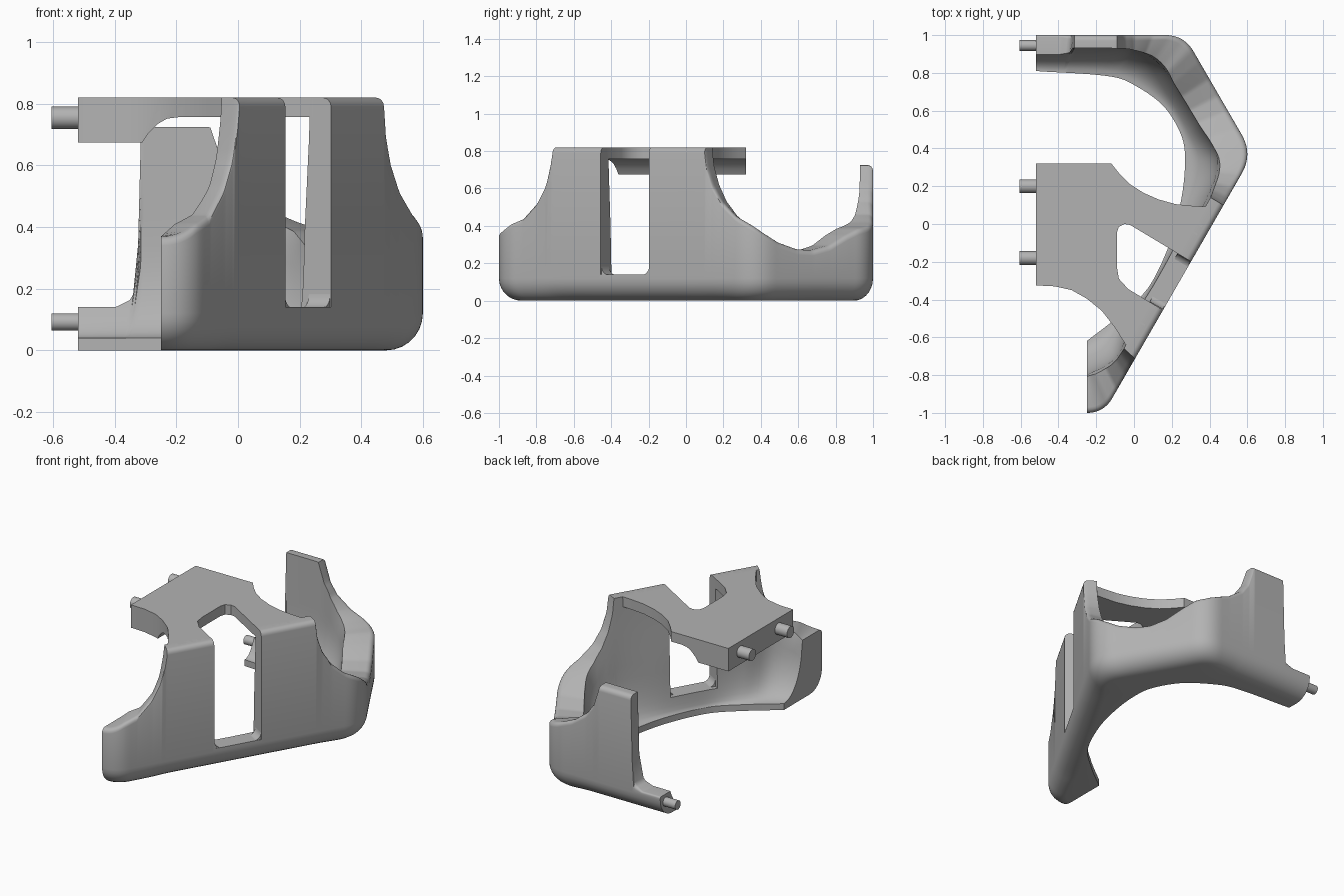
import bpy, bmesh, math
from mathutils import Vector as V

cube = bpy.data.objects.get("Cube")
if cube:
    bpy.data.objects.remove(cube)

grey = bpy.data.materials.new("plain grey")
grey.use_nodes = True
colour = (0.45, 0.45, 0.45, 1)
grey.diffuse_color = colour
grey.node_tree.nodes["Principled BSDF"].inputs["Base Color"].default_value = colour


def finish(bm, name):
    bmesh.ops.recalc_face_normals(bm, faces=bm.faces)
    mesh = bpy.data.meshes.new(name)
    bm.to_mesh(mesh)
    bm.free()
    mesh.materials.append(grey)
    ob = bpy.data.objects.new(name, mesh)
    bpy.context.collection.objects.link(ob)
    return ob


def prism(name, base, shift, bevel=0):
    """Extrude a flat outline; bevel rounds the edges of the first cap."""
    bm = bmesh.new()
    cap = bm.faces.new([bm.verts.new(p) for p in base])
    edges = list(cap.edges)
    top = bmesh.ops.extrude_face_region(bm, geom=[cap], use_keep_orig=True)["geom"]
    bmesh.ops.translate(bm, vec=shift, verts=[g for g in top if isinstance(g, bmesh.types.BMVert)])
    if bevel:
        bmesh.ops.bevel(bm, geom=edges, offset=bevel, segments=5, profile=0.5, affect='EDGES')
    return finish(bm, name)


def cut(ob, cutter):
    cutter.hide_render = True
    mod = ob.modifiers.new("cut", 'BOOLEAN')
    mod.operation, mod.solver, mod.object = 'DIFFERENCE', 'EXACT', cutter
    bpy.context.view_layer.objects.active = ob
    bpy.ops.object.modifier_apply(modifier=mod.name)


def smooth(ob, angle=35):
    bpy.ops.object.select_all(action='DESELECT')
    ob.select_set(True)
    bpy.context.view_layer.objects.active = ob
    bpy.ops.object.shade_smooth_by_angle(angle=math.radians(angle))


def sample(keys, q, curved=True):
    """Interpolate (station, value...) keys, smoothly or straight."""
    q = min(max(q, keys[0][0]), keys[-1][0])
    i = max(k for k in range(len(keys) - 1) if keys[k][0] <= q)
    a, b = keys[i], keys[i + 1]
    w = b[0] - a[0]
    t = (q - a[0]) / w
    pa, pb = V(a[1:] + (0,)), V(b[1:] + (0,))
    if not curved:
        return pa.lerp(pb, t)

    def slope(k):
        l, r = keys[max(k - 1, 0)], keys[min(k + 1, len(keys) - 1)]
        return (V(r[1:] + (0,)) - V(l[1:] + (0,))) / (r[0] - l[0])
    s = t * t * (3 - 2 * t)
    return pa.lerp(pb, s) + slope(i) * w * t * (1 - t) ** 2 - slope(i + 1) * w * t * t * (1 - t)


# Outer plan of the shell: straight sides with rounded corners
corners = [V((-.25, -1)), V((-.16, -1)), V((.63, .37)), V((.265, 1)), V((-.52, 1))]
path = [corners[0]]
for k, reach in ((1, .09), (2, .12), (3, .10)):
    c = corners[k]
    a = c + (corners[k - 1] - c).normalized() * reach
    b = c + (corners[k + 1] - c).normalized() * reach
    n = max(1, int((a - path[-1]).length / .012))
    start = path[-1]
    path += [start.lerp(a, i / n) for i in range(1, n + 1) if (a - start).length > .001]
    path += [a.lerp(c, t / 10).lerp(c.lerp(b, t / 10), t / 10) for t in range(1, 11)]
start = path[-1]
path += [start.lerp(corners[4], i / 70) for i in range(1, 71)]

# Rim height, inner floor edge and inner wall along the shell
rim = [(-1, .37), (-.95, .41), (-.88, .44), (-.80, .53), (-.75, .63), (-.725, .74), (-.715, .82),
       (.10, .82), (.11, .72), (.14, .62), (.19, .53), (.27, .45), (.36, .40), (.42, .36), (.5, .31),
       (.6, .275), (.68, .27), (.77, .295), (.86, .35), (.93, .385), (1.065, .42), (1.165, .46),
       (1.265, .53), (1.315, .60), (1.355, .725), (1.582, .725), (1.592, .2), (1.605, .165),
       (1.655, .14), (1.785, .14)]
floor = [(-1, -.25, -.62), (-.6, -.06, -.47), (-.39, .08, -.33), (-.17, .19, -.1), (.1, .25, .13),
         (.37, .27, .33), (.6, .25, .47), (.8, .16, .62), (1, .02, .725), (1.265, -.12, .78),
         (1.785, -.52, .81)]
wall = [(-1, -.25, -.8), (-.8, -.1, -.71), (-.6, -.02, -.55), (-.17, .23, -.12), (.1, .39, .15),
        (.37, .44, .35), (.6, .34, .54), (.8, .24, .70), (1, .14, .84), (1.265, 0, .92),
        (1.355, -.09, .93), (1.785, -.52, .93)]

# Shell: one cross-section per station, bridged together
bm = bmesh.new()
rings = []
for o in path:
    q = o.y + (max(0, .265 - o.x) if o.y > 0 else 0)
    h = sample(rim, q, False).x
    f, t = sample(floor, q).xy, sample(wall, q).xy
    n = (t - o).normalized()
    thin = o + n * min(.08, (t - o).length)

    def inner(z):
        if z > .35:
            return t.lerp(thin, min(1, (z - .35) / .4))
        return f.lerp(t, math.sqrt(max(0, 1 - (1 - (z - .04) / .31) ** 2)))
    r, rt = .12, min(.03, (h - .12) * .5)
    ring = []
    for k in range(8):
        a = k / 7 * math.pi / 2
        ring.append((o + n * r * (1 - math.sin(a)), r * (1 - math.cos(a))))
    for k in range(5):
        a = k / 4 * math.pi / 2
        ring.append((o + n * rt * (1 - math.cos(a)), h - rt * (1 - math.sin(a))))
    for k in range(12, -1, -1):
        z = .04 + (h - .04) * (k / 12) ** 2
        ring.append((inner(z), z))
    ring.append((f, 0))
    rings.append([bm.verts.new((p.x, p.y, z)) for p, z in ring])
for a, b in zip(rings, rings[1:]):
    for k in range(len(a)):
        j = (k + 1) % len(a)
        bm.faces.new((a[k], a[j], b[j], b[k]))
bm.faces.new(rings[0])
bm.faces.new(rings[-1])
shell = finish(bm, "shell")

# Top plate, thick at the joint and thin over the opening
plan = [(-.52, .32), (-.12, .32), (-.08, .27), (-.02, .21), (.05, .165), (.13, .13), (.22, .105),
        (.32, .095), (.42, .09), (-.02, -.67), (-.05, -.63), (-.1, -.55), (-.17, -.46), (-.25, -.395),
        (-.33, -.35), (-.42, -.33), (-.52, -.325)]
plate = prism("top_plate", [(x, y, .675) for x, y in plan], (0, 0, .145))
arch = [(-.31, .6), (-.31, .675), (-.29, .705), (-.26, .735), (-.23, .752), (-.19, .757), (.6, .757), (.6, .6)]
arch_cutter = prism("arch_cutter", [(x, -1.2, z) for x, z in arch], (0, 2.4, 0))
cut(plate, arch_cutter)

# Slot running through the wall and the plate
slot = [(.47, -.30), (-.02, -.005), (-.05, 0), (-.08, -.015), (-.09, -.045), (-.09, -.23), (-.08, -.29),
        (-.03, -.345), (.31, -.55)]
slot_cutter = prism("slot_cutter", [(x, y, .14) for x, y in slot], (0, 0, .9))
for ob in (shell, plate):
    cut(ob, slot_cutter)
    smooth(ob)
for helper in (arch_cutter, slot_cutter):
    bpy.data.objects.remove(helper)

# Corner fillets at the foot of the slot
for name, corner, side in (("slot_fillet_back", V((.3, -.2)), V((-.5, -.866))),
                           ("slot_fillet_front", V((.155, -.451)), V((.5, .866)))):
    inward = V((-.866, .5))
    r = .045
    pts = [(0, 0)] + [(r * (1 - math.sin(a)), r * (1 - math.cos(a)))
                      for a in (k / 6 * math.pi / 2 for k in range(7))]
    base = [(*(corner + side * (u - .002) + inward * .002), .138 + v) for u, v in pts]
    smooth(prism(name, base, (*(inward * .08), 0)))

# Joint pegs
for name, y, z, r in (("upper_peg_back", .2, .755, .036), ("upper_peg_front", -.18, .755, .036),
                      ("lower_peg", .945, .092, .028)):
    circle = [(-.605, y + r * math.cos(k * math.pi / 16), z + r * math.sin(k * math.pi / 16)) for k in range(32)]
    smooth(prism(name, circle, (.1, 0, 0)))
